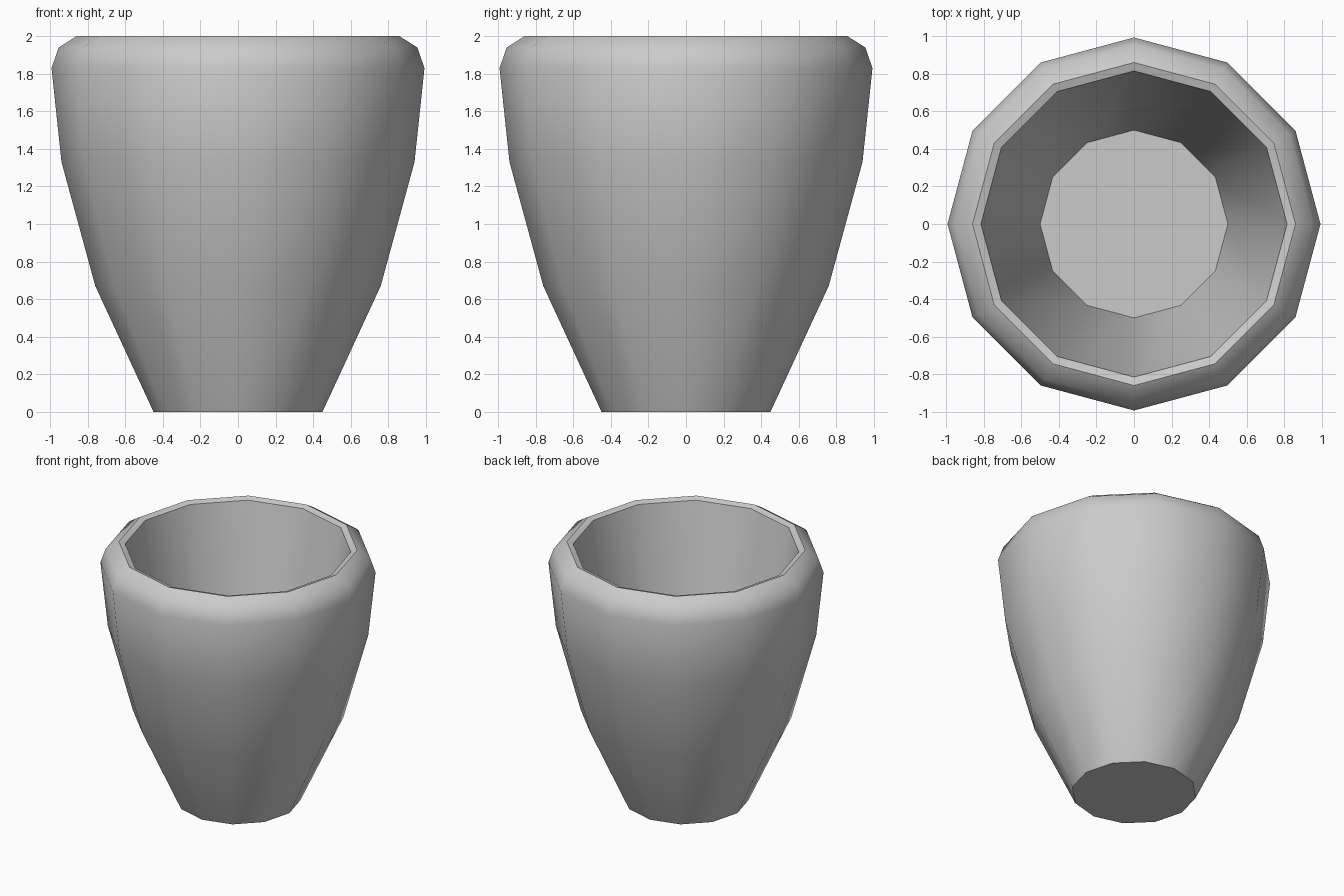
import bpy, bmesh
from math import cos, sin, pi, radians

if "Cube" in bpy.data.objects:
    bpy.data.objects.remove(bpy.data.objects["Cube"])

SIDES = 12

# (radius, height): outer wall, rounded rim, inner wall, floor
profile = [
    (0.45, 0.0), (0.76, 0.67), (0.94, 1.33), (0.993, 1.83),
    (0.955, 1.94), (0.86, 2.0), (0.815, 1.985), (0.5, 0.3),
]

bm = bmesh.new()
rings = [[bm.verts.new((r * cos(2 * pi * i / SIDES), r * sin(2 * pi * i / SIDES), z))
          for i in range(SIDES)] for r, z in profile]

# Walls between neighbouring rings
for low, high in zip(rings, rings[1:]):
    for i in range(SIDES):
        j = (i + 1) % SIDES
        bm.faces.new((low[i], low[j], high[j], high[i]))

# Underside and inner floor
bm.faces.new(rings[0][::-1])
bm.faces.new(rings[-1])
bmesh.ops.recalc_face_normals(bm, faces=bm.faces)

mesh = bpy.data.meshes.new("cup")
bm.to_mesh(mesh)
bm.free()
cup = bpy.data.objects.new("cup", mesh)
bpy.context.collection.objects.link(cup)

# Smooth walls, crisp inner rim and base
bpy.context.view_layer.objects.active = cup
cup.select_set(True)
bpy.ops.object.shade_smooth_by_angle(angle=radians(50))
